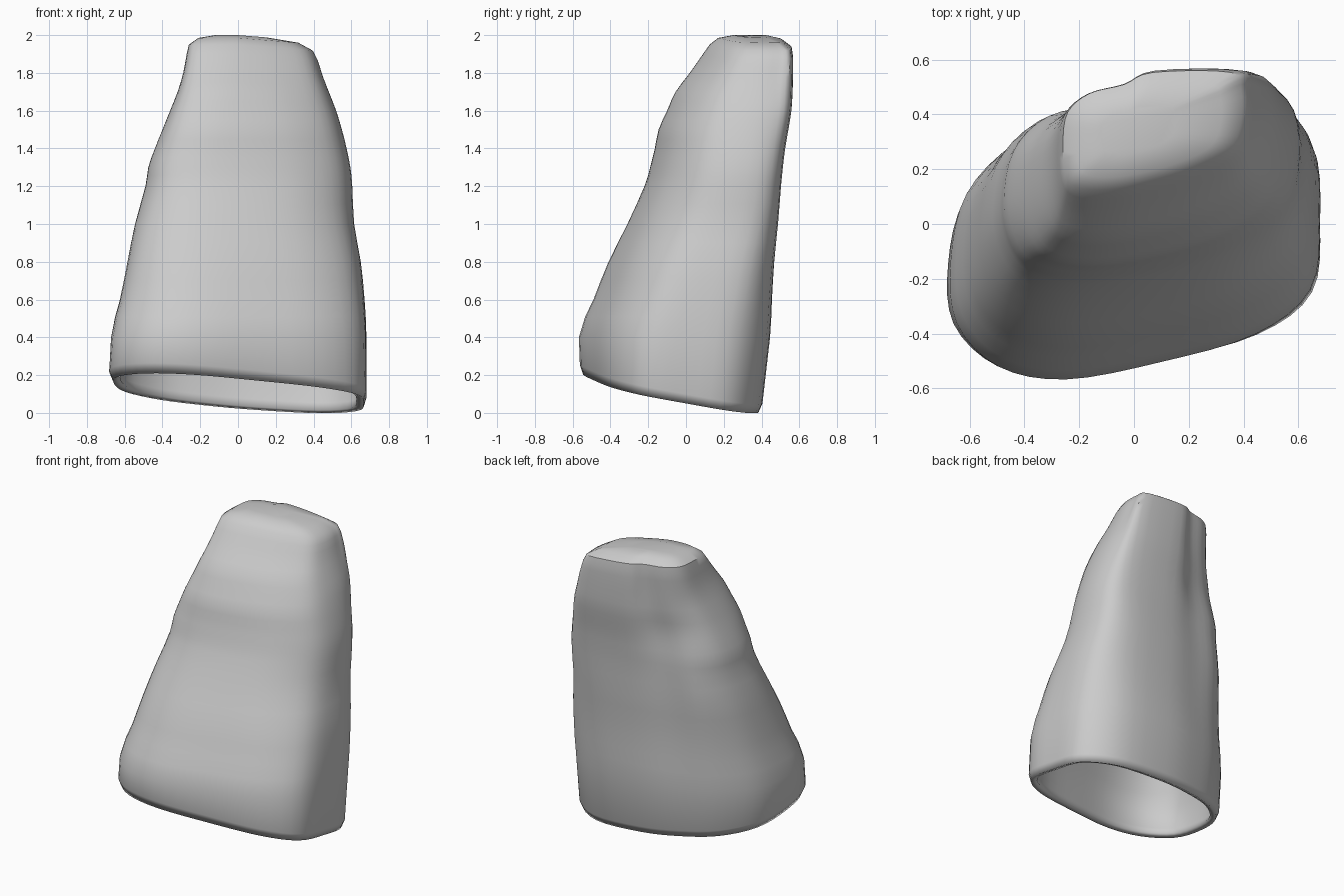
import bpy, bmesh, math
from mathutils import Vector

cube = bpy.data.objects.get("Cube")
if cube:
    bpy.data.objects.remove(cube)

# Plan outlines at three heights, counter-clockwise from the front right corner
BASE = [(-.66, -.36), (-.5, -.52), (-.25, -.565), (.1, -.5), (.45, -.4), (.65, -.24), (.68, .02),
        (.65, .27), (.44, .42), (.08, .435), (-.2, .385), (-.44, .29), (-.62, .11), (-.68, -.13)]
MIDDLE = [(-.47, -.12), (-.38, -.21), (-.2, -.25), (.08, -.22), (.35, -.14), (.54, 0), (.61, .18),
          (.59, .4), (.44, .48), (.1, .47), (-.13, .42), (-.34, .37), (-.47, .23), (-.51, .03)]
TOP = [(-.28, .1), (-.23, .04), (-.1, .03), (.06, .06), (.24, .12), (.39, .21), (.44, .34),
       (.44, .48), (.4, .56), (.08, .56), (-.04, .505), (-.18, .465), (-.27, .38), (-.29, .24)]

# Height, then x and y extents of the outer wall
LEVELS = [(0, -.66, .665, -.545, .385), (.05, -.682, .68, -.562, .405), (.4, -.672, .68, -.567, .445),
          (.6, -.625, .67, -.49, .455), (.8, -.585, .65, -.41, .467), (1, -.545, .615, -.31, .487),
          (1.2, -.49, .605, -.22, .503), (1.3, -.475, .595, -.19, .513), (1.4, -.44, .575, -.165, .525),
          (1.5, -.4, .55, -.145, .542), (1.6, -.36, .52, -.1, .558), (1.7, -.32, .485, -.055, .564),
          (1.8, -.29, .45, .02, .567), (1.9, -.272, .42, .09, .567), (1.95, -.26, .395, .125, .56),
          (1.985, -.21, .32, .17, .51), (2, -.12, .15, .25, .43)]
STEPS = 4


def spline(a, b, c, d, t):
    return .5 * (2 * b + (c - a) * t + (2 * a - 5 * b + 4 * c - d) * t ** 2
                 + (3 * b - a - 3 * c + d) * t ** 3)


def smooth_loop(points):
    pts = [Vector(p) for p in points]
    n = len(pts)
    return [spline(pts[i - 1], pts[i], pts[(i + 1) % n], pts[(i + 2) % n], s / STEPS)
            for i in range(n) for s in range(STEPS)]


def fit(value, low, high, new_low, new_high):
    return new_low + (value - low) / (high - low) * (new_high - new_low)


def section(z):
    if z < 1.1:
        first, second, t = BASE, MIDDLE, max(0, (z - .3) / .8)
    else:
        first, second, t = MIDDLE, TOP, min(1, (z - 1.1) / .7)
    return smooth_loop([Vector(p).lerp(Vector(q), t) for p, q in zip(first, second)])


def ring(level):
    z, x0, x1, y0, y1 = level
    loop = section(z)
    xs, ys = [p.x for p in loop], [p.y for p in loop]
    result = []
    for p in loop:
        x = fit(p.x, min(xs), max(xs), x0, x1)
        y = fit(p.y, min(ys), max(ys), y0, y1)
        height = z
        if z < .1:                       # slanted open rim
            height += .09 - .06 * x - .18 * y
        # Top falls towards the left
        height -= .08 * max(0, x) * min(1, max(0, (z - 1.6) / .35))
        point = Vector((x, y, height))
        # Shallow hollow under the back edge of the top
        hollow = math.exp(-((point - Vector((-.2, .43, 1.5))).length / .18) ** 2)
        result.append(point + Vector((.6, -.8, 0)) * .025 * hollow)
    return result


def densify(levels):
    n = len(levels)
    rows = []
    for i in range(n - 1):
        a, b, c, d = (levels[max(0, min(n - 1, i + k))] for k in (-1, 0, 1, 2))
        rows.append(b)
        if .05 < b[0] < 1.9:
            rows.append([spline(*v, .5) for v in zip(a, b, c, d)])
    return rows + [levels[-1]]


# Loft the outer wall and close the top
bm = bmesh.new()
rings = [[bm.verts.new(p) for p in ring(level)] for level in densify(LEVELS)]
for low, high in zip(rings, rings[1:]):
    for i in range(len(low)):
        j = (i + 1) % len(low)
        bm.faces.new((low[i], low[j], high[j], high[i]))
bm.faces.new(rings[-1])
bmesh.ops.recalc_face_normals(bm, faces=bm.faces)
mesh = bpy.data.meshes.new("crown_shell")
bm.to_mesh(mesh)
bm.free()
shell = bpy.data.objects.new("crown_shell", mesh)
bpy.context.collection.objects.link(shell)

# One plain grey
grey = bpy.data.materials.new("light_grey")
grey.use_nodes = True
grey.diffuse_color = (.6, .6, .6, 1)
grey.node_tree.nodes["Principled BSDF"].inputs["Base Color"].default_value = (.6, .6, .6, 1)
mesh.materials.append(grey)

# Thin wall, open underneath
wall = shell.modifiers.new("wall", 'SOLIDIFY')
wall.thickness = .04
wall.offset = -1
bpy.context.view_layer.objects.active = shell
shell.select_set(True)
bpy.ops.object.shade_smooth_by_angle(angle=math.radians(40))
